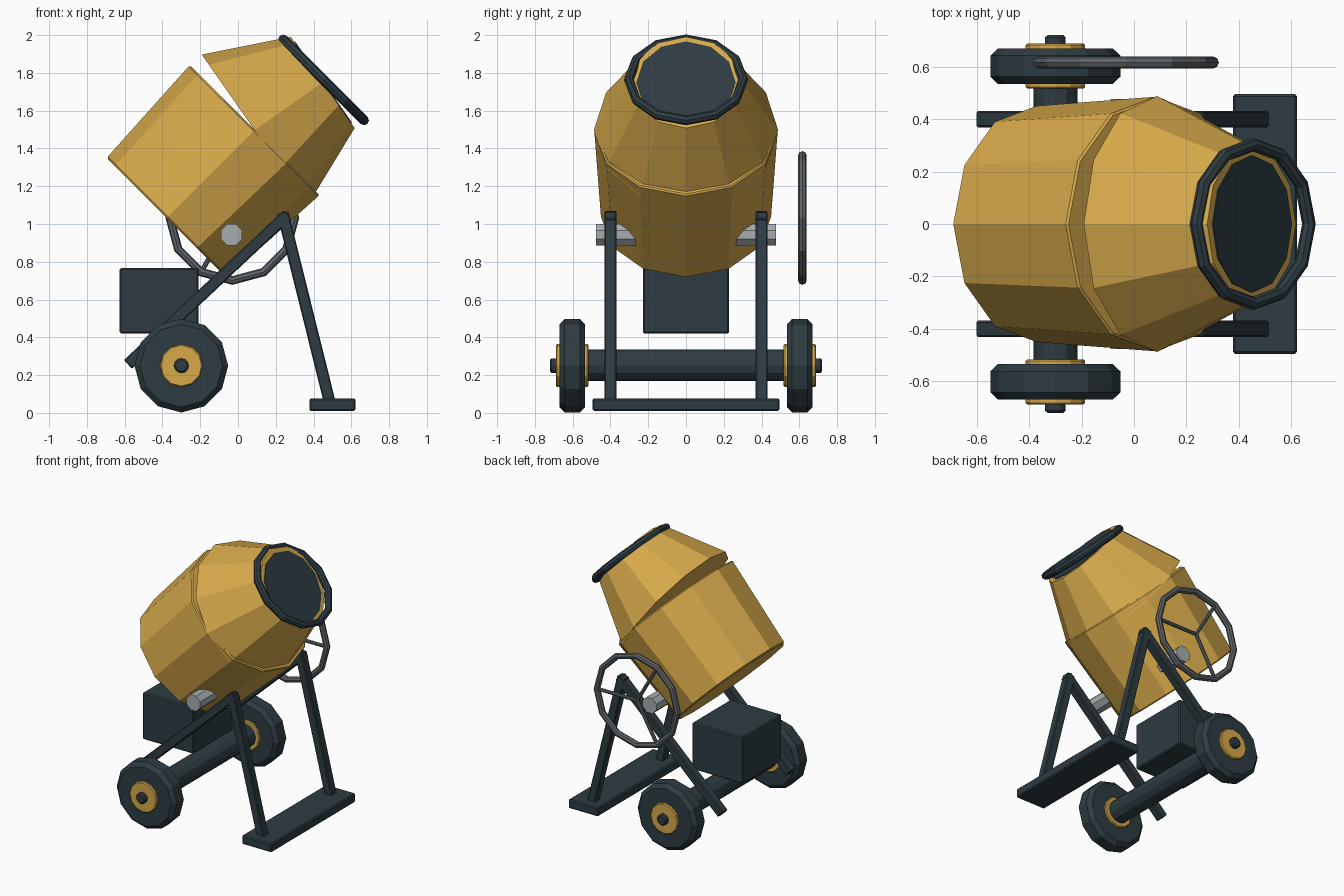
import bpy, bmesh, math
from mathutils import Vector, Matrix

cube = bpy.data.objects.get("Cube")
if cube:
    bpy.data.objects.remove(cube, do_unlink=True)


def material(name, rgb):
    m = bpy.data.materials.new(name)
    m.use_nodes = True
    m.diffuse_color = (*rgb, 1)
    bsdf = next(n for n in m.node_tree.nodes if n.type == 'BSDF_PRINCIPLED')
    bsdf.inputs["Base Color"].default_value = (*rgb, 1)
    return m


yellow = material("drum_yellow", (0.68, 0.40, 0.07))
dark = material("dark_slate", (0.027, 0.045, 0.055))
steel = material("wheel_grey", (0.11, 0.125, 0.14))
light = material("light_steel", (0.38, 0.42, 0.43))


def finish(name, bm, mat, bevel=0):
    mesh = bpy.data.meshes.new(name)
    bm.to_mesh(mesh)
    bm.free()
    mesh.materials.append(mat)
    obj = bpy.data.objects.new(name, mesh)
    bpy.context.collection.objects.link(obj)
    if bevel:
        mod = obj.modifiers.new("edge_bevel", 'BEVEL')
        mod.width = bevel
        mod.limit_method = 'ANGLE'
        mod.angle_limit = math.radians(40)
    return obj


def frame(a, b):
    # Placement at the middle of a-b, with local z along it
    return Matrix.Translation((a + b) / 2) @ (b - a).to_track_quat('Z', 'Y').to_matrix().to_4x4()


def prism(name, a, b, r1, r2, mat, sides=12, turn=0, bevel=0):
    a, b = Vector(a), Vector(b)
    bm = bmesh.new()
    bmesh.ops.create_cone(bm, cap_ends=True, segments=sides, radius1=r1, radius2=r2,
                          depth=(b - a).length,
                          matrix=frame(a, b) @ Matrix.Rotation(turn, 4, 'Z'))
    return finish(name, bm, mat, bevel)


def beam(name, a, b, wx, wy, mat, bevel=0.006):
    a, b = Vector(a), Vector(b)
    bm = bmesh.new()
    size = Matrix.Diagonal((wx, wy, (b - a).length, 1))
    bmesh.ops.create_cube(bm, size=1, matrix=frame(a, b) @ size)
    return finish(name, bm, mat, bevel)


def block(name, lo, hi, mat, bevel=0.008):
    lo, hi = Vector(lo), Vector(hi)
    bm = bmesh.new()
    bmesh.ops.create_cube(bm, size=1, matrix=Matrix.Translation((lo + hi) / 2)
                          @ Matrix.Diagonal((*(hi - lo), 1)))
    return finish(name, bm, mat, bevel)


def ring(name, centre, axis, major, minor, mat):
    # Circle section spun around the axis
    bm = bmesh.new()
    bmesh.ops.create_circle(bm, segments=8, radius=minor,
                            matrix=Matrix.Translation((major, 0, 0)) @ Matrix.Rotation(math.pi / 2, 4, 'X'))
    bmesh.ops.spin(bm, geom=bm.verts[:] + bm.edges[:], cent=(0, 0, 0), axis=(0, 0, 1),
                   angle=math.tau, steps=12, use_merge=True)
    bmesh.ops.remove_doubles(bm, verts=bm.verts[:], dist=0.0001)
    bmesh.ops.recalc_face_normals(bm, faces=bm.faces[:])
    bm.transform(Matrix.Translation(centre) @ Vector(axis).to_track_quat('Z', 'Y').to_matrix().to_4x4())
    return finish(name, bm, mat)


# Mixing drum: tilted lower body and a mouth cone leaning further forward
hinge = Vector((0.088, 0, 1.497))
body_axis = Vector((1, 0, 1)).normalized()
tilt = math.radians(35)
mouth_axis = Vector((math.cos(tilt), 0, math.sin(tilt)))
mouth = hinge + mouth_axis * 0.44
prism("drum_body", hinge - body_axis * 0.657, hinge, 0.45, 0.486, yellow, bevel=0.008)
prism("drum_mouth_cone", hinge, mouth, 0.488, 0.295, yellow)
prism("mouth_opening", mouth - mouth_axis * 0.05, mouth + mouth_axis * 0.005, 0.262, 0.262, dark)
ring("mouth_rim", (0.453, 0, 1.763), body_axis, 0.303, 0.026, dark)

# Motor housing, front foot and axle
block("motor_box", (-0.627, -0.228, 0.42), (-0.208, 0.228, 0.767), dark)
block("front_foot", (0.378, -0.495, 0.01), (0.622, 0.495, 0.077), dark)
prism("axle", (-0.3, -0.53, 0.252), (-0.3, 0.53, 0.252), 0.084, 0.084, dark)

# Parts repeated on both sides
for side, s in (("right", -1), ("left", 1)):
    y = 0.4 * s
    beam(side + "_front_leg", (0.236, y, 1.06), (0.487, y, 0.05), 0.062, 0.062, dark)
    beam(side + "_rear_leg", (0.262, y, 1.05), (-0.583, y, 0.257), 0.062, 0.062, dark)
    prism(side + "_trunnion", (-0.034, 0.2 * s, 0.943), (-0.034, 0.477 * s, 0.943),
          0.061, 0.061, light, sides=8, turn=math.pi / 8)

    def on_axle(name, inner, outer, r, mat, bevel):
        prism(side + name, (-0.3, inner * s, 0.25), (-0.3, outer * s, 0.25), r, r, mat, bevel=bevel)

    on_axle("_tyre", 0.534, 0.67, 0.248, dark, 0.028)
    on_axle("_hub", 0.517, 0.688, 0.114, yellow, 0.006)
    on_axle("_axle_cap", 0.66, 0.72, 0.039, dark, 0.008)

# Tipping hand wheel with three spokes
wheel = Vector((-0.03, 0.616, 1.032))
ring("hand_wheel", wheel, (0, 1, 0), 0.331, 0.023, steel)
for i in range(3):
    a = math.tau * i / 3
    tip = wheel + Vector((math.cos(a), 0, math.sin(a))) * 0.325
    prism(f"hand_wheel_spoke_{i + 1}", wheel, tip, 0.013, 0.013, steel, sides=8)
